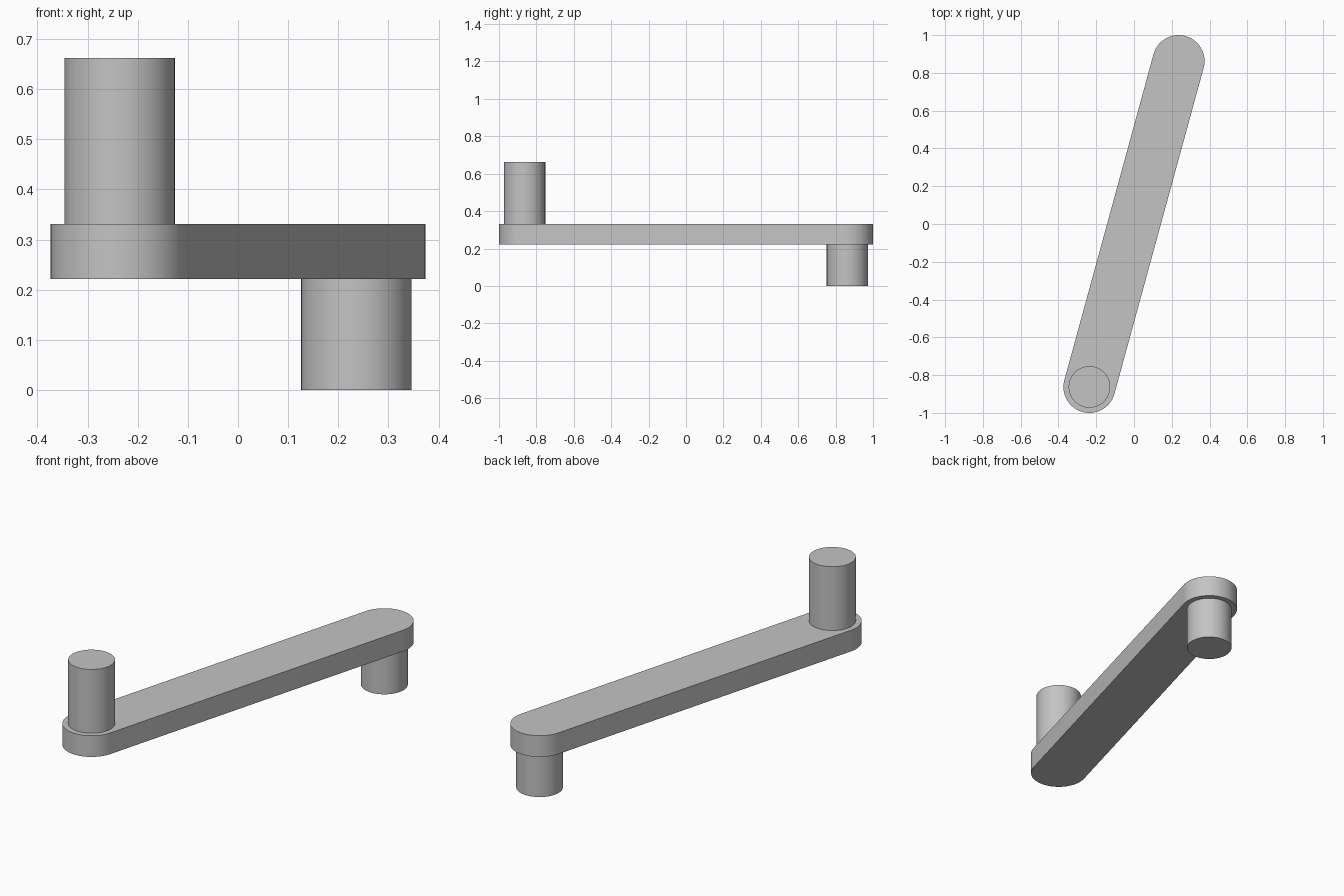
import bpy, bmesh
from math import sin, cos, pi, atan2, radians

cube = bpy.data.objects.get("Cube")
if cube:
    bpy.data.objects.remove(cube)

# Plain grey metal
grey = bpy.data.materials.new("plain_grey")
grey.use_nodes = True
colour = (0.55, 0.55, 0.55, 1)
grey.diffuse_color = colour
grey.node_tree.nodes["Principled BSDF"].inputs["Base Color"].default_value = colour

PIVOT_X, PIVOT_Y = 0.236, 0.8625
ARM_R, PIN_R = 0.1375, 0.11
ARM_BOTTOM, ARM_TOP, TOP = 0.221, 0.331, 0.662
STEPS = 48


def arc(cx, cy, radius, start, sweep, steps):
    return [(cx + radius * cos(start + sweep * i / steps),
             cy + radius * sin(start + sweep * i / steps)) for i in range(steps + 1)]


def extrude_outline(name, outline, z0, z1):
    """Solid prism from a closed outline, with smooth rounded sides."""
    bm = bmesh.new()
    base = bm.faces.new([bm.verts.new((x, y, z0)) for x, y in outline])
    result = bmesh.ops.extrude_face_region(bm, geom=[base], use_keep_orig=True)
    moved = [v for v in result["geom"] if isinstance(v, bmesh.types.BMVert)]
    bmesh.ops.translate(bm, verts=moved, vec=(0, 0, z1 - z0))
    bmesh.ops.recalc_face_normals(bm, faces=bm.faces)
    mesh = bpy.data.meshes.new(name)
    bm.to_mesh(mesh)
    bm.free()
    mesh.materials.append(grey)
    obj = bpy.data.objects.new(name, mesh)
    bpy.context.collection.objects.link(obj)
    bpy.ops.object.select_all(action="DESELECT")
    obj.select_set(True)
    bpy.context.view_layer.objects.active = obj
    bpy.ops.object.shade_smooth_by_angle(angle=radians(30))
    return obj


def pin(name, x, y, z0, z1):
    return extrude_outline(name, arc(x, y, PIN_R, 0, 2 * pi, 2 * STEPS)[:-1], z0, z1)


# Crank arm: slot-shaped bar between the two pivots
heading = atan2(PIVOT_Y, PIVOT_X)
slot = (arc(PIVOT_X, PIVOT_Y, ARM_R, heading - pi / 2, pi, STEPS)
        + arc(-PIVOT_X, -PIVOT_Y, ARM_R, heading + pi / 2, pi, STEPS))
extrude_outline("crank_arm", slot, ARM_BOTTOM, ARM_TOP)

# Handle pin above the front end, shaft pin below the back end
pin("upper_pin", -PIVOT_X, -PIVOT_Y, ARM_TOP, TOP)
pin("lower_pin", PIVOT_X, PIVOT_Y, 0, ARM_BOTTOM)
